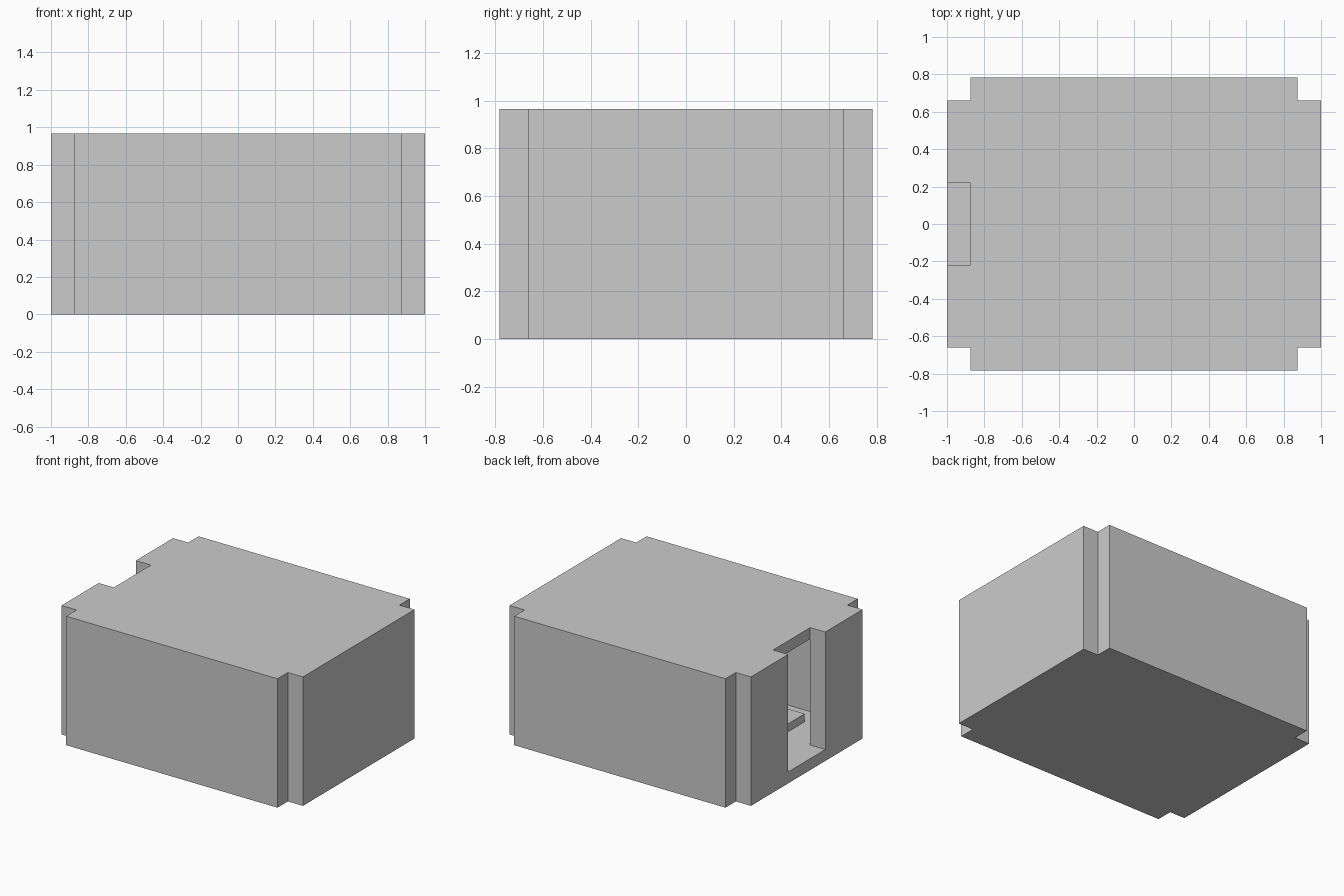
import bpy, bmesh

if "Cube" in bpy.data.objects:
    bpy.data.objects.remove(bpy.data.objects["Cube"])

OX, OY, H = 1.0, 0.783, 0.966     # outer half sizes and height
IX, IY = 0.875, 0.66              # inner half sizes (inside faces of walls)
T = 0.086                         # floor and roof thickness
DOOR = 0.22                       # half width of the doorway


def prism(name, profile, axis_vec, origin_fn):
    """Extrude a 2D profile, mapped to 3D by origin_fn, along axis_vec."""
    bm = bmesh.new()
    face = bm.faces.new([bm.verts.new(origin_fn(a, b)) for a, b in profile])
    new = bmesh.ops.extrude_face_region(bm, geom=[face])["geom"]
    verts = [g for g in new if isinstance(g, bmesh.types.BMVert)]
    bmesh.ops.translate(bm, verts=verts, vec=axis_vec)
    bmesh.ops.recalc_face_normals(bm, faces=bm.faces)
    mesh = bpy.data.meshes.new(name)
    bm.to_mesh(mesh)
    bm.free()
    obj = bpy.data.objects.new(name, mesh)
    bpy.context.collection.objects.link(obj)
    return obj


def box(name, x0, x1, y0, y1, z0, z1):
    rect = [(x0, y0), (x1, y0), (x1, y1), (x0, y1)]
    return prism(name, rect, (0, 0, z1 - z0), lambda a, b: (a, b, z0))


# floor and roof slabs between the walls
box("floor", -IX, IX, -IY, IY, 0, T)
box("roof", -IX, IX, -IY, IY, H - T, H)

# solid walls, leaving open notches at the four outer corners
box("front_wall", -IX, IX, -OY, -IY, 0, H)
box("back_wall", -IX, IX, IY, OY, 0, H)
box("right_wall", IX, OX, -IY, IY, 0, H)

# left wall: U-shaped profile with a full-height doorway above the sill
door_profile = [(-IY, 0), (IY, 0), (IY, H), (DOOR, H),
                (DOOR, T), (-DOOR, T), (-DOOR, H), (-IY, H)]
prism("left_door_wall", door_profile, (OX - IX, 0, 0), lambda a, b: (-OX, a, b))

# low platform in the middle of the room
box("inner_platform", -0.63, 0.63, -0.505, 0.505, T, T + 0.06)
